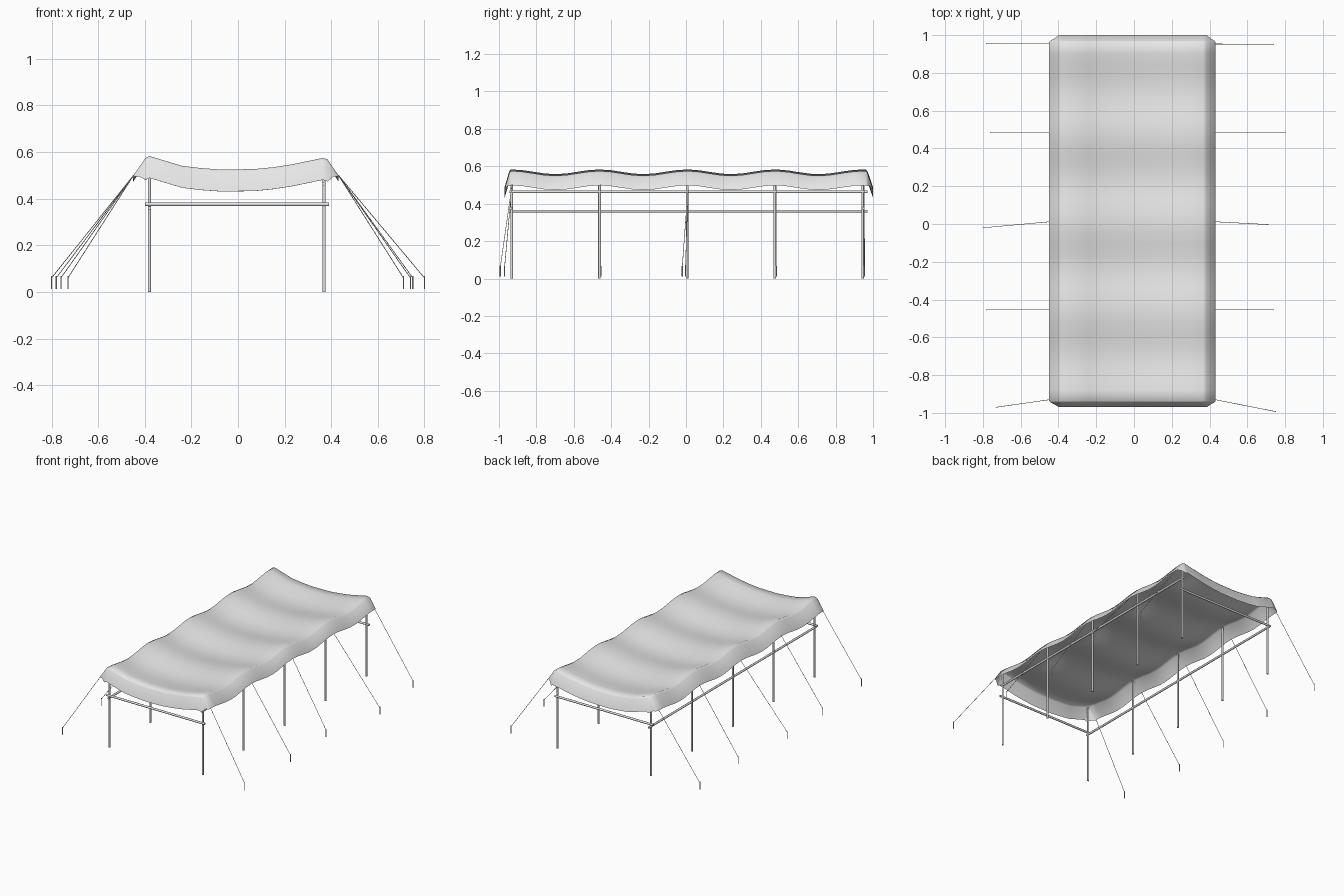
import bpy, bmesh, math
from mathutils import Vector

cube = bpy.data.objects.get("Cube")
if cube:
    bpy.data.objects.remove(cube, do_unlink=True)

grey = bpy.data.materials.new("plain grey")
grey.use_nodes = True
grey.diffuse_color = (0.8, 0.8, 0.8, 1)
grey.node_tree.nodes["Principled BSDF"].inputs["Base Color"].default_value = (0.8, 0.8, 0.8, 1)

SPACING = 0.469
POLE_Y = [0.006 + SPACING * k for k in range(-2, 3)]
POLE_X = {"right": -0.38, "left": 0.37}


def add_object(name, bm):
    mesh = bpy.data.meshes.new(name)
    bm.to_mesh(mesh)
    bm.free()
    mesh.materials.append(grey)
    obj = bpy.data.objects.new(name, mesh)
    bpy.context.collection.objects.link(obj)
    return obj


def rod(name, start, end, radius, sides=10):
    """Round bar between two points, with flat end caps."""
    a, b = Vector(start), Vector(end)
    bm = bmesh.new()
    bmesh.ops.create_cone(bm, cap_ends=True, segments=sides, radius1=radius,
                          radius2=radius, depth=(b - a).length)
    for f in bm.faces:
        f.smooth = len(f.verts) == 4
    for e in bm.edges:
        e.smooth = all(f.smooth for f in e.link_faces)
    turn = (b - a).to_track_quat('Z', 'Y').to_matrix().to_4x4()
    bmesh.ops.transform(bm, matrix=turn, verts=bm.verts)
    bmesh.ops.translate(bm, vec=(a + b) / 2, verts=bm.verts)
    return add_object(name, bm)


def sag(y):
    """Cloth dips between each pair of poles."""
    return 0.0125 * (1 - math.cos(2 * math.pi * (y - POLE_Y[0]) / SPACING))


# Canopy: hanging cross-section swept along wavy bays, with a skirt all round
section = [(-0.45, 0.498), (-0.397, 0.575), (-0.38, 0.583), (-0.24, 0.541),
           (-0.155, 0.531), (-0.07, 0.525), (0.07, 0.527), (0.15, 0.535),
           (0.23, 0.547), (0.365, 0.575), (0.385, 0.568), (0.432, 0.498)]
FRONT, BACK, BAY_STEPS = -0.937, 0.962, 32
rows = [(-0.97, 0.094), (-0.945, 0.01)]
rows += [(FRONT + (BACK - FRONT) * i / BAY_STEPS, 0) for i in range(BAY_STEPS + 1)]
rows += [(0.971, 0.01), (1.0, 0.094)]

bm = bmesh.new()
grid = []
for j, (y, drop) in enumerate(rows):
    line = []
    for i, (x, z) in enumerate(section):
        p = Vector((x, y, z - drop - sag(min(max(y, FRONT), BACK))))
        if i in (0, len(section) - 1) and drop:
            # cut the corner of the skirt
            nx = section[1 if i == 0 else -2][0]
            ny = FRONT if y < 0 else BACK
            t = 0.5 if drop > 0.05 else 0.15
            p = Vector((x + (nx - x) * t, ny + (y - ny) * (0.5 if t == 0.5 else 1), 0.495))
        line.append(bm.verts.new(p))
    grid.append(line)
for low, high in zip(grid, grid[1:]):
    for i in range(len(section) - 1):
        bm.faces.new((low[i], low[i + 1], high[i + 1], high[i])).smooth = True
add_object("canopy", bm)

# Upright poles
for side, x in POLE_X.items():
    for n, y in enumerate(POLE_Y):
        rod(f"{side}_pole_{n + 1}", (x, y, 0), (x, y, 0.565), 0.0068)

# Long rails, one lower than the other, and a crossbar at each end
rod("right_rail", (POLE_X["right"], -0.945, 0.36), (POLE_X["right"], 0.97, 0.36), 0.0075)
rod("left_rail", (POLE_X["left"], -0.945, 0.464), (POLE_X["left"], 0.97, 0.464), 0.0075)
for name, y in (("front_crossbar", POLE_Y[0] - 0.004), ("back_crossbar", POLE_Y[-1] + 0.004)):
    rod(name, (-0.4, y, 0.376), (0.39, y, 0.376), 0.0075)

# Guy ropes running from the eaves to ground stakes
stakes = {
    "right": [(-0.73, -0.97), (-0.78, -0.455), (-0.80, -0.02), (-0.76, 0.485), (-0.78, 0.955)],
    "left": [(0.75, -0.993), (0.74, -0.455), (0.71, -0.003), (0.80, 0.485), (0.74, 0.952)],
}
EAVE_X = {"right": -0.447, "left": 0.43}
EAVE_Y = [-0.93, -0.455, 0.012, 0.485, 0.953]
for side, spots in stakes.items():
    for n, (x, y) in enumerate(spots):
        rod(f"{side}_stake_{n + 1}", (x, y, 0.012), (x, y, 0.068), 0.0028, 6)
        rod(f"{side}_rope_{n + 1}", (EAVE_X[side], EAVE_Y[n], 0.502), (x, y, 0.06), 0.0016, 6)
